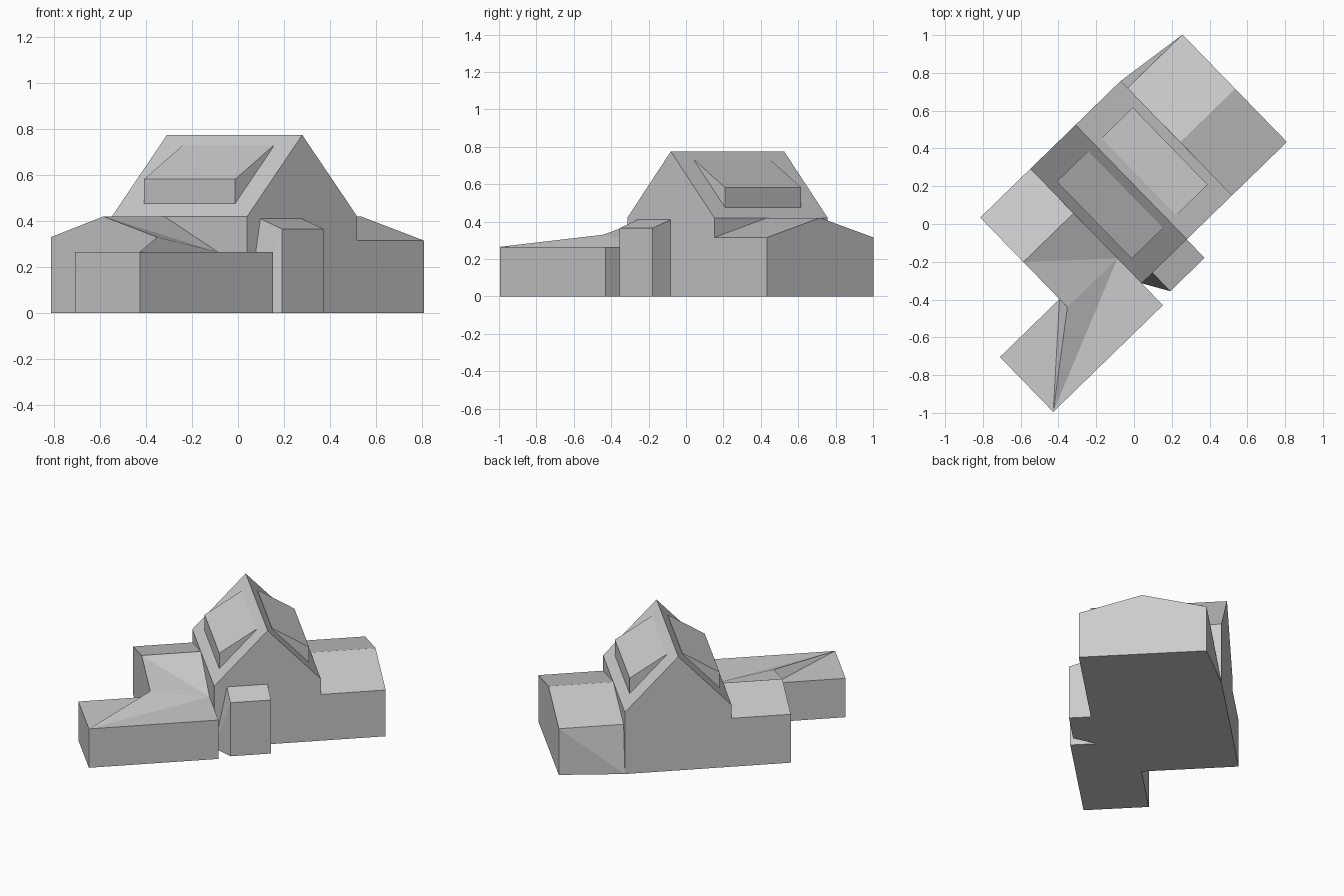
import bpy
import bmesh
import math
from mathutils import Matrix, Vector

cube = bpy.data.objects.get("Cube")
if cube:
    bpy.data.objects.remove(cube, do_unlink=True)

grey = bpy.data.materials.new("plain_grey")
grey.use_nodes = True
colour = (0.6, 0.6, 0.6, 1)
grey.diffuse_color = colour
grey.node_tree.nodes["Principled BSDF"].inputs["Base Color"].default_value = colour

# The plan is drawn square to the house, then turned on the plot
TURN = Matrix.Rotation(math.radians(44.2), 4, "Z")


def solid(name, *hulls):
    """One object made of convex pieces, each given by its corner points."""
    mesh = bpy.data.meshes.new(name)
    for points in hulls:
        bm = bmesh.new()
        verts = [bm.verts.new(TURN @ Vector(p)) for p in points]
        bmesh.ops.convex_hull(bm, input=verts)
        loose = [v for v in bm.verts if not v.link_faces]
        bmesh.ops.delete(bm, geom=loose, context="VERTS")
        bmesh.ops.dissolve_limit(bm, angle_limit=0.005, verts=bm.verts[:],
                                 edges=bm.edges[:])
        bmesh.ops.recalc_face_normals(bm, faces=bm.faces[:])
        bm.from_mesh(mesh)
        bm.to_mesh(mesh)
        bm.free()
    mesh.materials.append(grey)
    obj = bpy.data.objects.new(name, mesh)
    bpy.context.collection.objects.link(obj)
    return obj


def at(z, *plan):
    return [(x, y, z) for x, y in plan]


def box(x0, x1, y0, y1, z0, z1):
    plan = (x0, y0), (x1, y0), (x1, y1), (x0, y1)
    return at(z0, *plan) + at(z1, *plan)


# Shared plan lines and heights
west, east, south, north = -0.19, 0.478, -0.253, 0.592
middle = (west + east) / 2
eave, ridge = 0.42, 0.775

# Main house with steep gable roof
solid("main_house", box(west, east, south, north, 0, eave)
      + at(ridge, (middle, south), (middle, north)))

# Low gabled wing, its rear wall flaring to the house corner at the ground
end, back, low = 0.883, 0.54, 0.315
solid("east_wing",
      at(0, (east, south), (end, south), (end, back), (east, north))
      + at(low, (east, south), (end, south), (end, back), (east, back))
      + at(eave, (east, 0.14), (end, 0.14)))

# West wing: straight north slope, twisted south slope folded in two
out, crest, foot, drop = -0.56, 0.264, -0.07, 0.265
peak, valley, corner = (out, crest, eave), (west, foot, drop), (out, foot, 0.33)
solid("west_wing",
      at(0, (out, north), (west, north), (west, foot), (out, crest))
      + at(0.33, (out, north), (west, north))
      + [peak, (west, crest, eave), valley],
      at(0, (out, crest), (out, foot), (west, foot)) + [peak, corner, valley])

# Flat front wing with a folded wedge rising to the west wing
far, side, inner = -1.0, -0.415, -0.01
solid("front_wing", box(far, west, side, inner, 0, drop),
      box(out, west, foot, inner, 0, drop))
solid("front_wing_wedge",
      [corner, valley, (far, side, drop), (out, inner, drop)])

# Lean-to porch, its left wall flaring to the house corner
p0, p1, front = -0.11, 0.143, -0.389
solid("porch",
      at(0, (west, south), (p0, front), (p1, front), (p1, south))
      + at(0.365, (p0, front), (p1, front))
      + at(0.41, (p0, south), (p1, south)))

# Matching shed dormers on both roof slopes
for name, sign in (("west_dormer", -1), ("east_dormer", 1)):
    lip, top = middle + sign * 0.281, middle + sign * 0.049
    y0, y1 = -0.123, 0.446
    solid(name, at(0.475, (lip, y0), (lip, y1))
          + at(0.582, (lip, y0), (lip, y1))
          + at(0.728, (top, y0), (top, y1))
          + at(0.66, (top, y0), (top, y1)))
